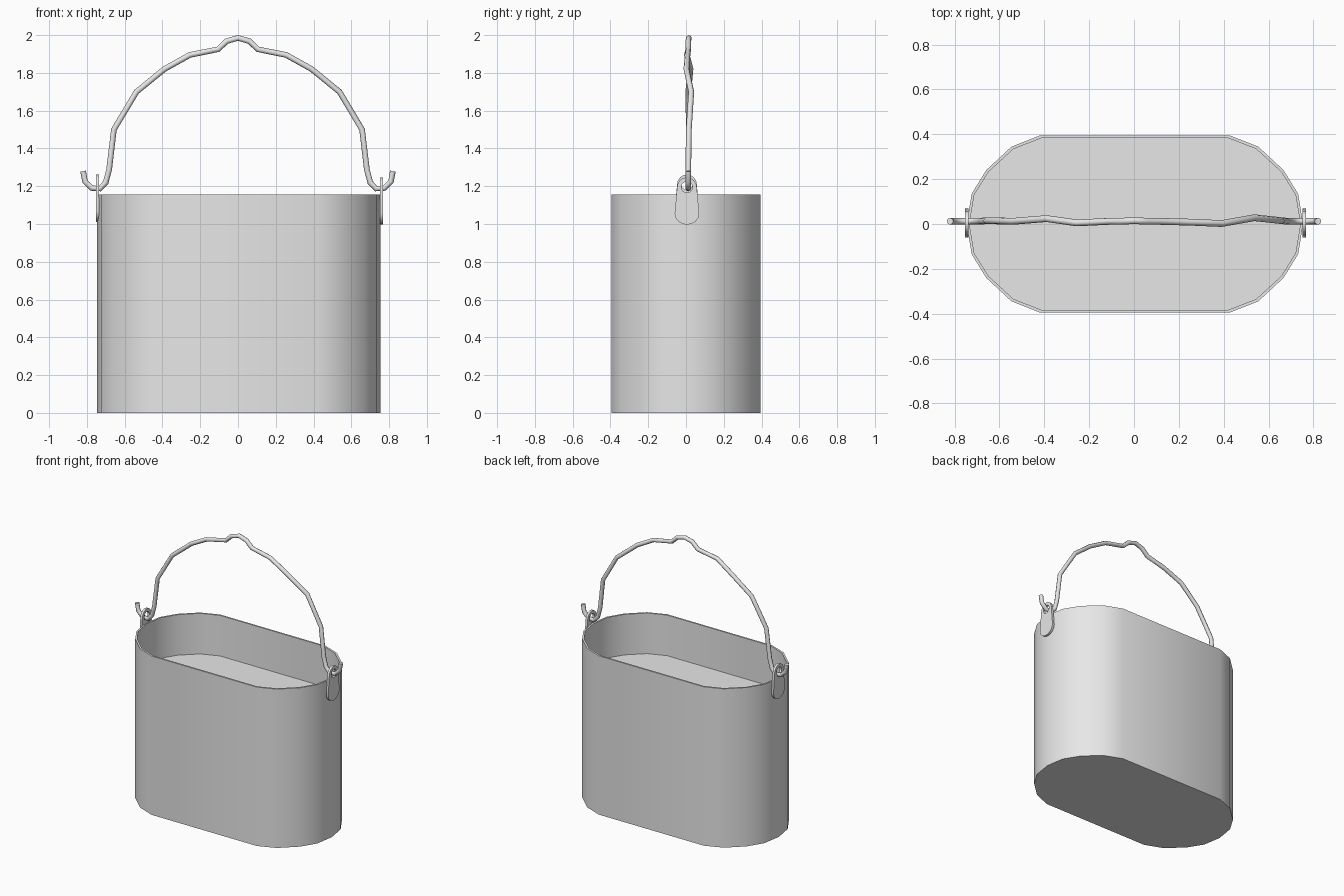
import bpy, bmesh, math

cube = bpy.data.objects.get("Cube")
if cube:
    bpy.data.objects.remove(cube, do_unlink=True)

metal = bpy.data.materials.new("grey metal")
metal.use_nodes = True
GREY = (0.8, 0.8, 0.8, 1)
metal.diffuse_color = GREY
metal.node_tree.nodes["Principled BSDF"].inputs["Base Color"].default_value = GREY


def finish(obj, angle):
    """Link-ready object: apply material and smooth shading."""
    bpy.ops.object.select_all(action='DESELECT')
    obj.select_set(True)
    bpy.context.view_layer.objects.active = obj
    if obj.type == 'CURVE':
        bpy.ops.object.convert(target='MESH')
        obj = bpy.context.object
    obj.data.materials.clear()
    obj.data.materials.append(metal)
    bpy.ops.object.shade_smooth_by_angle(angle=math.radians(angle))
    return obj


def add_poly(curve, points, cyclic):
    spline = curve.splines.new('POLY')
    spline.points.add(len(points) - 1)
    for p, co in zip(spline.points, points):
        p.co = (*co, 1)
    spline.use_cyclic_u = cyclic


def new_object(name, data):
    obj = bpy.data.objects.new(name, data)
    bpy.context.collection.objects.link(obj)
    return obj


# Bucket: oblong outline, thin rim and a raised inner floor
quarter = [(0.75, 0), (0.728, 0.134), (0.663, 0.24), (0.55, 0.345), (0.423, 0.395)]
half = quarter + [(-x, y) for x, y in reversed(quarter)]
outline = half + [(-x, -y) for x, y in half[1:-1]]
WALL, HEIGHT, FLOOR = 0.012, 1.155, 0.86

bm = bmesh.new()


def ring(z, inset=0):
    sx, sy = 1 - inset / 0.75, 1 - inset / 0.395
    return [bm.verts.new((x * sx + 0.004, y * sy, z)) for x, y in outline]


rings = [ring(0), ring(HEIGHT), ring(HEIGHT, WALL), ring(FLOOR, WALL)]
for low, high in zip(rings, rings[1:]):
    for i in range(len(low)):
        j = (i + 1) % len(low)
        bm.faces.new((low[i], low[j], high[j], high[i]))
bm.faces.new(rings[0][::-1])
bm.faces.new(rings[-1])
bmesh.ops.recalc_face_normals(bm, faces=bm.faces)
mesh = bpy.data.meshes.new("bucket")
bm.to_mesh(mesh)
bm.free()
finish(new_object("bucket", mesh), 50)


# Lugs: rounded plates with an eye for the handle
def arc(radius, cy, start, end, n, squash=1):
    steps = [math.radians(start + (end - start) * i / n) for i in range(n + 1)]
    return [(radius * math.cos(a), cy + squash * radius * math.sin(a), 0) for a in steps]


for name, x, z in (("left_lug", 0.76, 1.12), ("right_lug", -0.745, 1.135)):
    curve = bpy.data.curves.new(name, 'CURVE')
    curve.dimensions = '2D'
    curve.fill_mode = 'BOTH'
    curve.extrude = 0.008
    add_poly(curve, arc(0.052, 0.075, 0, 180, 8) + arc(0.065, -0.065, 180, 360, 8, 0.9), True)
    add_poly(curve, arc(0.03, 0.075, 0, 324, 9), True)
    lug = new_object(name, curve)
    lug.rotation_euler = (math.pi / 2, 0, math.pi / 2)
    lug.location = (x, 0.005, z)
    finish(lug, 40)

# Handle: hand-bent wire with hooked ends and a kink at the crown
side = [(0.82, 1.28), (0.81, 1.225), (0.775, 1.19), (0.73, 1.187), (0.70, 1.22),
        (0.682, 1.29), (0.657, 1.50), (0.537, 1.70), (0.39, 1.82), (0.255, 1.895),
        (0.105, 1.925), (0.06, 1.968)]
bend = {0.657: (0.015, 0.015), 0.537: (0.012, 0.028), 0.39: (0.024, 0.002),
        0.255: (0.005, 0.008)}
path = [(-x, bend.get(x, (0.012, 0.012))[0], z) for x, z in side]
path.append((0, 0.015, 1.985))
path += [(x, bend.get(x, (0.012, 0.012))[1], z) for x, z in reversed(side)]

wire = bpy.data.curves.new("handle", 'CURVE')
wire.dimensions = '3D'
wire.bevel_depth = 0.015
wire.bevel_resolution = 2
wire.use_fill_caps = True
add_poly(wire, path, False)
finish(new_object("handle", wire), 50)
